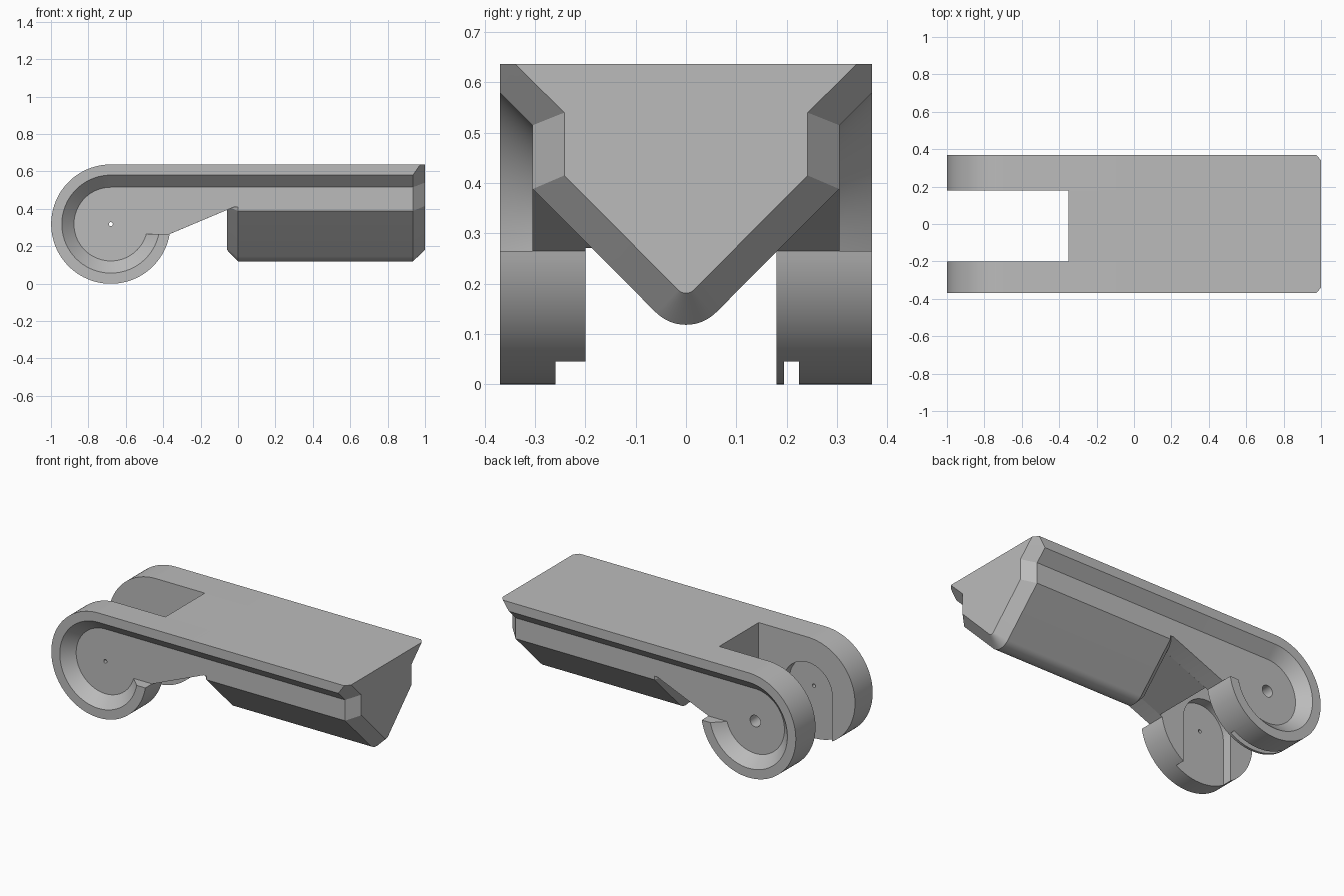
import bpy, bmesh
from math import sin, cos, asin, pi, radians

cube = bpy.data.objects.get("Cube")
if cube:
    bpy.data.objects.remove(cube, do_unlink=True)

grey = bpy.data.materials.new("plain grey")
grey.use_nodes = True
grey.diffuse_color = (0.5, 0.5, 0.5, 1)
grey.node_tree.nodes["Principled BSDF"].inputs["Base Color"].default_value = (0.5, 0.5, 0.5, 1)

CX = CZ = None
CX, CZ, R, TOP = -0.68, 0.318, 0.319, 0.637
RIM_END = 0.265          # height where the lower rim stops
BACK = 0.0               # where arms meet the body


def loft(name, rings):
    """Closed solid through rings of equal point count."""
    bm = bmesh.new()
    rows = [[bm.verts.new(p) for p in ring] for ring in rings]
    n = len(rows[0])
    for a, b in zip(rows, rows[1:]):
        for i in range(n):
            j = (i + 1) % n
            bm.faces.new((a[i], a[j], b[j], b[i]))
    bm.faces.new(rows[0][::-1])
    bm.faces.new(rows[-1])
    bmesh.ops.remove_doubles(bm, verts=bm.verts, dist=1e-5)
    bmesh.ops.recalc_face_normals(bm, faces=bm.faces)
    mesh = bpy.data.meshes.new(name)
    bm.to_mesh(mesh)
    bm.free()
    ob = bpy.data.objects.new(name, mesh)
    bpy.context.collection.objects.link(ob)
    mesh.materials.append(grey)
    return ob


def prism(name, pts, y0, y1):
    return loft(name, [[(x, y, z) for x, z in pts] for y in (y0, y1)])


def arc(r, a0, a1, n, cx=CX, cz=CZ):
    return [(cx + r * cos(a0 + (a1 - a0) * i / n), cz + r * sin(a0 + (a1 - a0) * i / n))
            for i in range(n + 1)]


def cut(ob, cutter):
    mod = ob.modifiers.new("cut", 'BOOLEAN')
    mod.operation, mod.solver, mod.object = 'DIFFERENCE', 'EXACT', cutter
    bpy.context.view_layer.objects.active = ob
    bpy.ops.object.modifier_apply(modifier=mod.name)


# Body: flanged V section with bevelled ends
def section(x, x_top, top, flange, neck, keel_r):
    half = [(x_top, *top), (x, *flange)] + [(x, *p) for p in neck]
    half += [(x, y, z) for y, z in arc(keel_r, -pi / 4, -pi / 2, 8, 0, 0.203)]
    return half + [(px, -y, z) for px, y, z in half[-2::-1]]


full = ((0.37, TOP), (0.37, 0.58), ((0.305, 0.515), (0.305, 0.388)), 0.085)
small = ((0.34, TOP), (0.34, TOP), ((0.242, 0.54), (0.242, 0.415)), 0.022)
body = loft("body", [section(-0.06, -0.06, *small), section(0, -0.04, *full),
                     section(0.935, 0.975, *full), section(1, 1, *small)])

# Bridge closing the slot between the arms
bridge = prism("bridge", [(-0.35, TOP), (-0.35, 0.271), (-0.02, 0.41), (0, 0.41), (0, TOP)],
               -0.2, 0.18)

# Arms: a web plate and a bevelled rim that wraps round the end
slot = arc(0.165, 0, pi, 32) + [(CX - 0.165, -0.1), (CX + 0.165, -0.1)]
parts = [body, bridge]
for side, s, inner, cuts in (
        ("right", -1, 0.2, [(slot, 0.15, 0.26), (arc(0.011, 0, 2 * pi * 15 / 16, 15), 0.1, 0.4)]),
        ("left", 1, 0.18, [(slot, 0.195, 0.225), (arc(0.011, 0, 2 * pi * 15 / 16, 15), 0.1, 0.4),
                           (arc(0.035, 0, 2 * pi * 31 / 32, 31), 0.21, 0.4)])):
    web_pts = arc(0.25, pi / 2, 2 * pi - radians(20), 64)
    web_pts += [(-0.385, 0.25), (-0.365, RIM_END), (-0.02, 0.41), (BACK, 0.41), (BACK, CZ + 0.25)]
    web = prism(side + "_arm_web", web_pts, s * inner, s * 0.305)

    profile = [(R, inner), (R, 0.37), (0.262, 0.37), (0.197, 0.305), (0.197, inner)]
    rings = [[(BACK, s * y, CZ + r) for r, y in profile]]
    steps = 80
    for i in range(steps + 1):
        ring = []
        for r, y in profile:
            end = 2 * pi - asin((CZ - RIM_END) / r)
            a = pi / 2 + (end - pi / 2) * i / steps
            ring.append((CX + r * cos(a), s * y, CZ + r * sin(a)))
        rings.append(ring)
    rim = loft(side + "_arm_rim", rings)

    # Wheel pocket and axle holes
    for pts, y0, y1 in cuts:
        cutter = prism("cutter", pts, s * y0, s * y1)
        cut(web, cutter)
        if pts is slot:
            cut(rim, cutter)
        bpy.data.objects.remove(cutter, do_unlink=True)
    parts += [web, rim]

# Smooth the round surfaces, keep the edges crisp
bpy.ops.object.select_all(action='DESELECT')
for ob in parts:
    ob.select_set(True)
bpy.context.view_layer.objects.active = body
bpy.ops.object.shade_smooth_by_angle(angle=radians(20))
